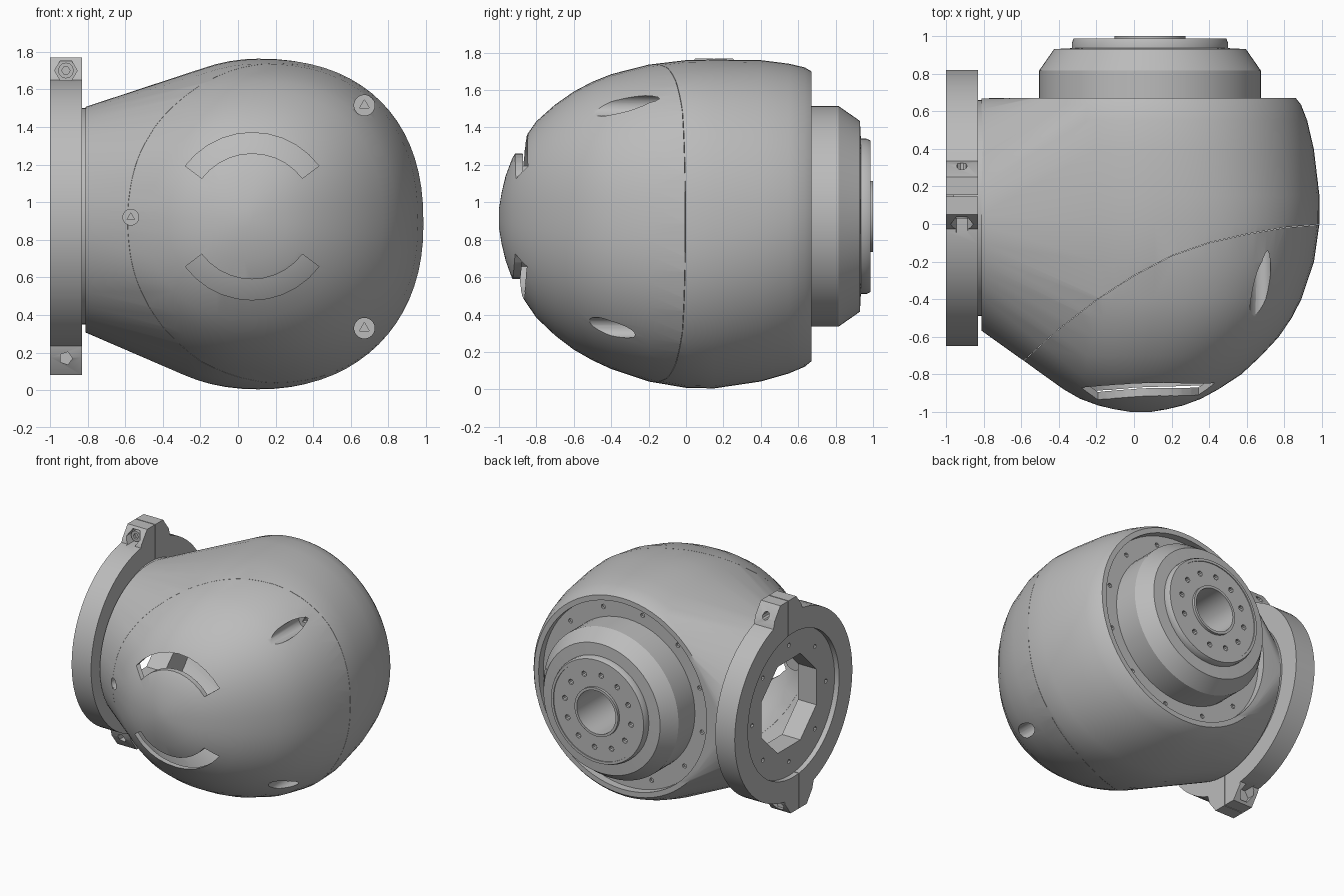
import bpy, bmesh
from math import sin, cos, pi, radians, copysign

default = bpy.data.objects.get("Cube")
if default:
    bpy.data.objects.remove(default)

metal = bpy.data.materials.new("light grey metal")
metal.use_nodes = True
metal.diffuse_color = (0.5, 0.5, 0.5, 1)
metal.node_tree.nodes["Principled BSDF"].inputs["Base Color"].default_value = (0.5, 0.5, 0.5, 1)

AX, AZ = 0.085, 0.925      # output axis (runs along y)
CY = 0.085                 # clamp axis (runs along x)


def finish(name, bm):
    bmesh.ops.recalc_face_normals(bm, faces=bm.faces)
    mesh = bpy.data.meshes.new(name)
    bm.to_mesh(mesh)
    bm.free()
    mesh.materials.append(metal)
    obj = bpy.data.objects.new(name, mesh)
    bpy.context.collection.objects.link(obj)
    return obj


def circle(u, v, r, n=48, start=0):
    return [(u + r * cos(start + 2 * pi * i / n), v + r * sin(start + 2 * pi * i / n))
            for i in range(n)]


def squircle(u, v, r, square, n=72):
    """Slightly squared circle, round in its upper left quarter, fullest at the upper right."""
    pts = []
    for c, s in circle(0, 0, 1, n):
        power = 2 + square * (1 if s > 0 else 0.6)
        e = 1 if c < 0 < s else 2 / power
        pts.append((u + r * copysign(abs(c) ** e, c), v + r * copysign(abs(s) ** e, s)))
    return pts


def arc(u, v, r, a, b, n=10):
    return [(u + r * cos(radians(a + (b - a) * i / n)), v + r * sin(radians(a + (b - a) * i / n)))
            for i in range(n + 1)]


def place(axis, p, t):
    return {"x": (t, p[0], p[1]), "y": (p[0], t, p[1]), "z": (p[0], p[1], t)}[axis]


def prisms(name, axis, items):
    """Extrude each (outline, low, high) along an axis, all in one mesh."""
    bm = bmesh.new()
    for pts, lo, hi in items:
        a = [bm.verts.new(place(axis, p, lo)) for p in pts]
        b = [bm.verts.new(place(axis, p, hi)) for p in pts]
        bm.faces.new(a)
        bm.faces.new(b[::-1])
        for i in range(len(pts)):
            j = (i + 1) % len(pts)
            bm.faces.new((a[i], a[j], b[j], b[i]))
    return finish(name, bm)


def lathe(name, profile, n=64):
    """Turn a (radius, y) profile about the output axis."""
    bm = bmesh.new()
    vs = [bm.verts.new((AX + r, y, AZ)) for r, y in profile]
    es = [bm.edges.new((vs[i], vs[i + 1])) for i in range(len(vs) - 1)]
    bmesh.ops.spin(bm, geom=vs + es, cent=(AX, 0, AZ), axis=(0, 1, 0),
                   angle=2 * pi, steps=n)
    bmesh.ops.remove_doubles(bm, verts=bm.verts, dist=0.0005)
    return finish(name, bm)


def boolean(obj, *others, op="DIFFERENCE"):
    for other in others:
        mod = obj.modifiers.new("cut", "BOOLEAN")
        mod.operation, mod.solver, mod.object = op, "EXACT", other
        bpy.context.view_layer.update()
        dg = bpy.context.evaluated_depsgraph_get()
        mesh = bpy.data.meshes.new_from_object(obj.evaluated_get(dg))
        obj.modifiers.clear()
        obj.data = mesh
        bpy.data.objects.remove(other)


def smooth(obj, angle=32):
    bpy.ops.object.select_all(action="DESELECT")
    obj.select_set(True)
    bpy.context.view_layer.objects.active = obj
    bpy.ops.object.shade_smooth_by_angle(angle=radians(angle))


# Housing: dome rings (y, centre x, centre z, radius) wrapped together with the neck circle
DOME = [(-1, 0.035, 0.915, 0.05), (-0.985, 0.035, 0.915, 0.14), (-0.965, 0.035, 0.915, 0.225),
        (-0.93, 0.035, 0.913, 0.32), (-0.88, 0.037, 0.91, 0.41), (-0.8, 0.045, 0.908, 0.525),
        (-0.7, 0.06, 0.905, 0.617), (-0.6, 0.08, 0.902, 0.69), (-0.5, 0.093, 0.9, 0.745),
        (-0.4, 0.102, 0.897, 0.788), (-0.2, 0.11, 0.889, 0.847), (0, 0.11, 0.884, 0.876),
        (0.15, 0.107, 0.884, 0.879), (0.4, 0.097, 0.901, 0.859), (0.55, 0.093, 0.913, 0.828),
        (0.635, 0.088, 0.921, 0.8), (0.67, 0.085, 0.925, 0.775)]


def shell(name, gap, back, neck_x, neck_r):
    bm = bmesh.new()
    for y, cx, cz, r in DOME:
        if r > gap + 0.03 and y <= back:
            square = 0.33 - 0.33 * max(0, y) / 0.67
            for x, z in squircle(cx, cz, r - gap, square):
                bm.verts.new((x, y if y > 0 else y * (1 - gap), z))
    for y, z in circle(0, 0.907, neck_r, 72):
        bm.verts.new((neck_x, 0.05 + y * 1.03, z))
    res = bmesh.ops.convex_hull(bm, input=bm.verts)
    bmesh.ops.delete(bm, geom=list({v for v in res["geom_interior"] + res["geom_unused"]
                                    if isinstance(v, bmesh.types.BMVert)}), context="VERTS")
    return finish(name, bm)


housing = shell("housing", 0, 0.67, -0.81, 0.6)
cavity = shell("cavity", 0.028, 0.56, -0.84, 0.53)

# Screw pockets (x, z, floor y, radius) sunk in bosses that stay solid inside the cavity
POCKETS = [(0.672, 1.515, -0.12, 0.055), (0.672, 0.33, -0.12, 0.055), (-0.57, 0.92, -0.6, 0.042)]
boolean(cavity, prisms("bosses", "y", [(circle(x, z, r + 0.03, 24), -0.95, y + 0.07)
                                       for x, z, y, r in POCKETS]))
slots = [(arc(AX - 0.01, AZ, 0.445, a, a + 106) + arc(AX - 0.01, AZ, 0.335, a + 106, a), -1.2, -0.6)
         for a in (37, 217)]
seam = [(-0.8, -0.91), (-0.6, -0.74), (-0.4, -0.56), (-0.2, -0.405), (0, -0.275), (0.2, -0.17),
        (0.4, -0.1), (0.6, -0.055), (0.8, -0.02), (1.1, 0.005)]
ribbon = seam + [(x, y + 0.002) for x, y in reversed(seam)]
boolean(housing, cavity,
        prisms("vents", "y", slots),
        prisms("pockets", "y", [(circle(x, z, r, 24), -1.2, y) for x, z, y, r in POCKETS]),
        prisms("sockets", "y", [(circle(x, z, r * 0.55, 3, pi / 2), y - 0.1, y + 0.03)
                                for x, z, y, r in POCKETS]),
        prisms("seam_gap", "z", [(ribbon, -0.2, 2)]),
        prisms("back_recess", "y", [(circle(AX, AZ, 0.735, 72), 0.61, 0.8)]),
        prisms("recess_holes", "y", [(circle(x, z, 0.018, 8), 0.59, 0.7)
                                     for x, z in circle(AX, AZ, 0.665, 12, 0.2)]))
smooth(housing)

# Output flange: stepped drum, face disc, raised lip and deep bore
flange = lathe("output_flange", [
    (0, 0.4), (0.17, 0.4), (0.17, 1.0), (0.19, 1.0), (0.19, 0.98), (0.385, 0.98), (0.385, 0.987),
    (0.405, 0.987), (0.415, 0.965), (0.415, 0.935), (0.51, 0.93), (0.59, 0.815), (0.59, 0.6),
    (0.45, 0.45), (0.2, 0.37), (0, 0.37)])
boolean(flange, prisms("bolt_holes", "y", [(circle(x, z, 0.021, 10), 0.92, 1.1)
                                           for x, z in circle(AX, AZ, 0.29, 12, 0.1)]))
smooth(flange)

# Clamp ring with split lugs, the top one set back and the bottom one set forward
clamp = prisms("clamp_ring", "x", [(circle(CY, AZ, 0.735, 72), -1, -0.83)])
gaps = []
for s in (1, -1):
    mid = CY + 0.065 * s
    lug = [(mid + w, AZ + s * h) for w, h in ((-0.21, 0.6), (-0.17, 0.75), (-0.1, 0.845),
                                              (0.1, 0.845), (0.17, 0.75), (0.21, 0.6))]
    boolean(clamp, prisms("lug", "x", [(lug, -1, -0.83)]), op="UNION")
    gaps.append(([(mid + w, AZ + s * h) for w, h in ((-0.003, 0.5), (0.003, 0.5),
                                                     (0.003, 1), (-0.003, 1))], -1.1, -0.7))
boolean(clamp,
        prisms("bore", "x", [(circle(CY, AZ, 0.57, 64), -1.1, -0.7)]),
        prisms("split_gap", "x", gaps),
        prisms("nut_pockets", "y", [(circle(-0.915, AZ + 0.775, 0.06, 6), -0.3, 0.06),
                                    (circle(-0.915, AZ - 0.755, 0.035, 5), -0.3, 0)]),
        prisms("lug_holes", "y", [(circle(-0.915, AZ + 0.765, 0.028, 10), 0.22, 0.6),
                                  (circle(-0.915, AZ - 0.775, 0.06, 6), 0.11, 0.5)]))
smooth(clamp)

# Clamp bolt head showing in the top pocket
bolt = prisms("clamp_bolt", "y", [(circle(-0.915, AZ + 0.775, 0.042, 12), 0.03, 0.07)])
boolean(bolt, prisms("bolt_socket", "y", [(circle(-0.915, AZ + 0.775, 0.022, 6), -0.1, 0.05)]))
smooth(bolt)

# Neck plate inside the clamp, with an eight-sided opening and screw holes
neck = prisms("neck_plate", "x", [(circle(CY, AZ, 0.575, 64), -0.96, -0.8)])
boolean(neck, prisms("opening", "x", [(circle(CY, AZ, 0.37, 8, pi / 8), -1.1, -0.7)]),
        prisms("neck_holes", "x", [(circle(y, z, 0.017, 8), -1, -0.92)
                                   for y, z in circle(CY, AZ, 0.46, 8)]))
smooth(neck)
